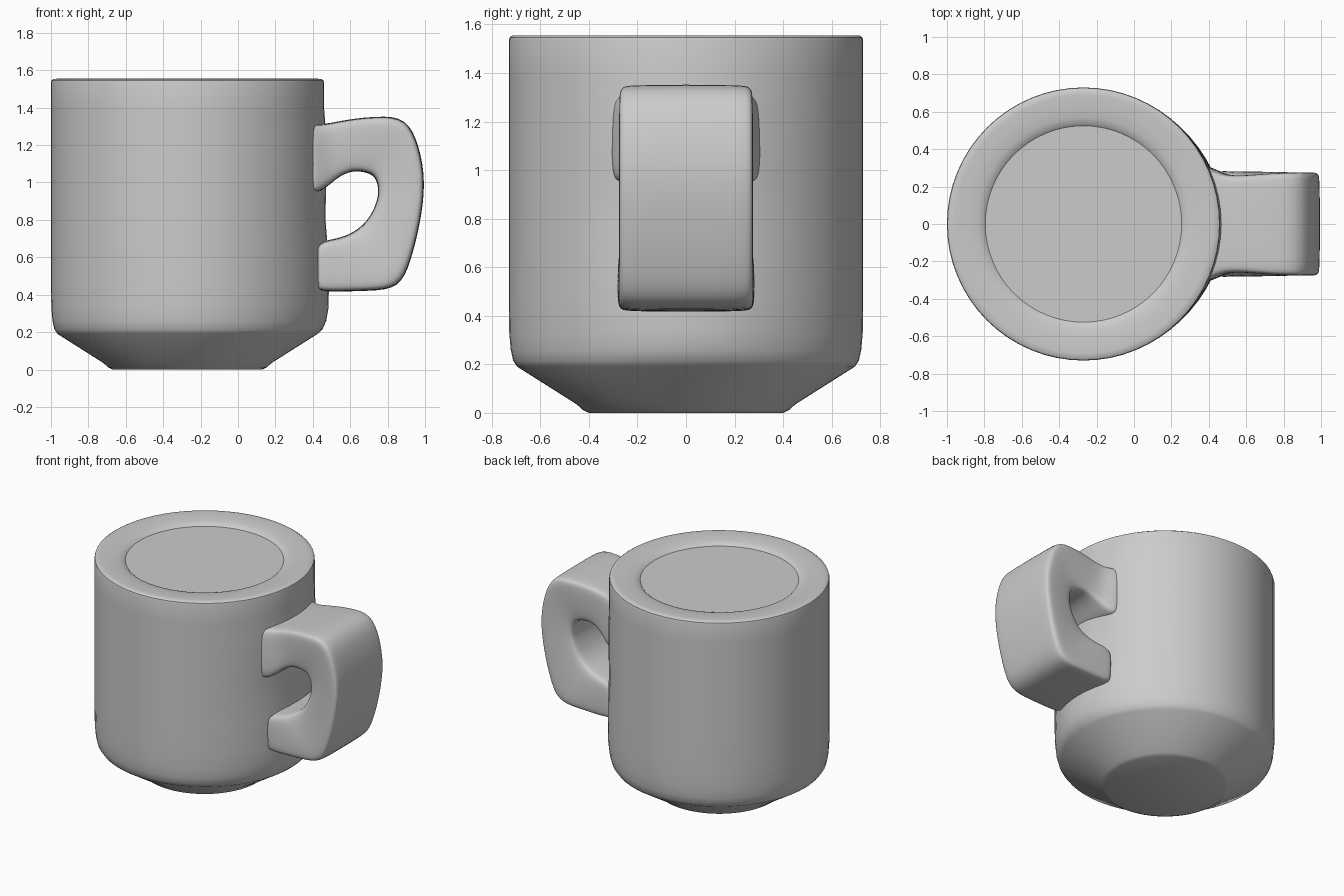
import bpy, bmesh, math

CX = -0.27          # mug axis
SEG = 64


def finish(bm, name):
    bmesh.ops.recalc_face_normals(bm, faces=bm.faces)
    me = bpy.data.meshes.new(name)
    bm.to_mesh(me)
    bm.free()
    ob = bpy.data.objects.new(name, me)
    bpy.context.collection.objects.link(ob)
    bpy.ops.object.select_all(action='DESELECT')
    ob.select_set(True)
    bpy.context.view_layer.objects.active = ob
    return ob


def loft(bm, rings):
    # skin closed rings and cap both ends
    loops = [[bm.verts.new(p) for p in r] for r in rings]
    n = len(loops[0])
    for a, b in zip(loops, loops[1:]):
        for i in range(n):
            j = (i + 1) % n
            bm.faces.new((a[i], a[j], b[j], b[i]))
    bm.faces.new(loops[0])
    bm.faces.new(loops[-1])


# Body: lathed profile (radius, height, bulge toward the handle)
profile = [(0.40, 0.0, 0), (0.425, 0.012, 0), (0.45, 0.035, 0),
           (0.695, 0.19, 0), (0.712, 0.215, 0.01), (0.722, 0.26, 0.02),
           (0.728, 0.33, 0.026), (0.73, 0.45, 0.026), (0.73, 0.65, 0.02),
           (0.73, 0.8, 0.008), (0.73, 0.95, 0.01), (0.73, 1.1, 0.015),
           (0.73, 1.3, 0.008), (0.73, 1.4, 0), (0.73, 1.535, 0),
           (0.727, 1.546, 0), (0.715, 1.554, 0), (0.69, 1.555, 0),
           (0.62, 1.552, 0), (0.57, 1.546, 0), (0.54, 1.538, 0),
           (0.525, 1.526, 0), (0.515, 1.526, 0)]
rings = []
for r, z, bulge in profile:
    ring = []
    for i in range(SEG):
        a = 2 * math.pi * i / SEG
        rr = r + bulge * max(0, math.cos(a)) ** 6
        ring.append((CX + rr * math.cos(a), rr * math.sin(a), z))
    rings.append(ring)
bm = bmesh.new()
loft(bm, rings)
finish(bm, "mug_body")
bpy.ops.object.shade_smooth_by_angle(angle=math.radians(35))

# Handle: stations of (outer x, z, inner x, z, outer half width, inner half width)
stations = [
    (0.30, 1.32, 0.34, 0.94, 0.33, 0.33),
    (0.41, 1.31, 0.44, 0.94, 0.30, 0.30),
    (0.48, 1.315, 0.51, 1.01, 0.26, 0.26),
    (0.60, 1.34, 0.59, 1.06, 0.265, 0.25),
    (0.75, 1.355, 0.66, 1.06, 0.28, 0.25),
    (0.90, 1.35, 0.73, 1.04, 0.285, 0.25),
    (0.97, 1.20, 0.75, 0.98, 0.285, 0.25),
    (1.005, 1.00, 0.75, 0.92, 0.285, 0.25),
    (0.975, 0.78, 0.72, 0.84, 0.285, 0.25),
    (0.925, 0.58, 0.67, 0.77, 0.285, 0.25),
    (0.865, 0.43, 0.60, 0.725, 0.285, 0.26),
    (0.70, 0.42, 0.53, 0.70, 0.285, 0.275),
    (0.50, 0.415, 0.46, 0.69, 0.285, 0.28),
    (0.435, 0.42, 0.43, 0.665, 0.285, 0.28),
    (0.42, 0.44, 0.42, 0.63, 0.26, 0.26),
]
# rounded section: (position outer to inner, side factor)
half = [(0.0, 0.82), (0.03, 0.96), (0.18, 1.0),
        (0.82, 1.0), (0.97, 0.96), (1.0, 0.82)]
section = half + [(t, -s) for t, s in reversed(half)]
rings = []
for ox, oz, ix, iz, wo, wi in stations:
    rings.append([(ox + (ix - ox) * t, s * (wo + (wi - wo) * t), oz + (iz - oz) * t)
                  for t, s in section])
bm = bmesh.new()
loft(bm, rings)
handle = finish(bm, "handle")
sub = handle.modifiers.new("smooth", 'SUBSURF')
sub.levels = sub.render_levels = 2
bpy.ops.object.shade_smooth()
